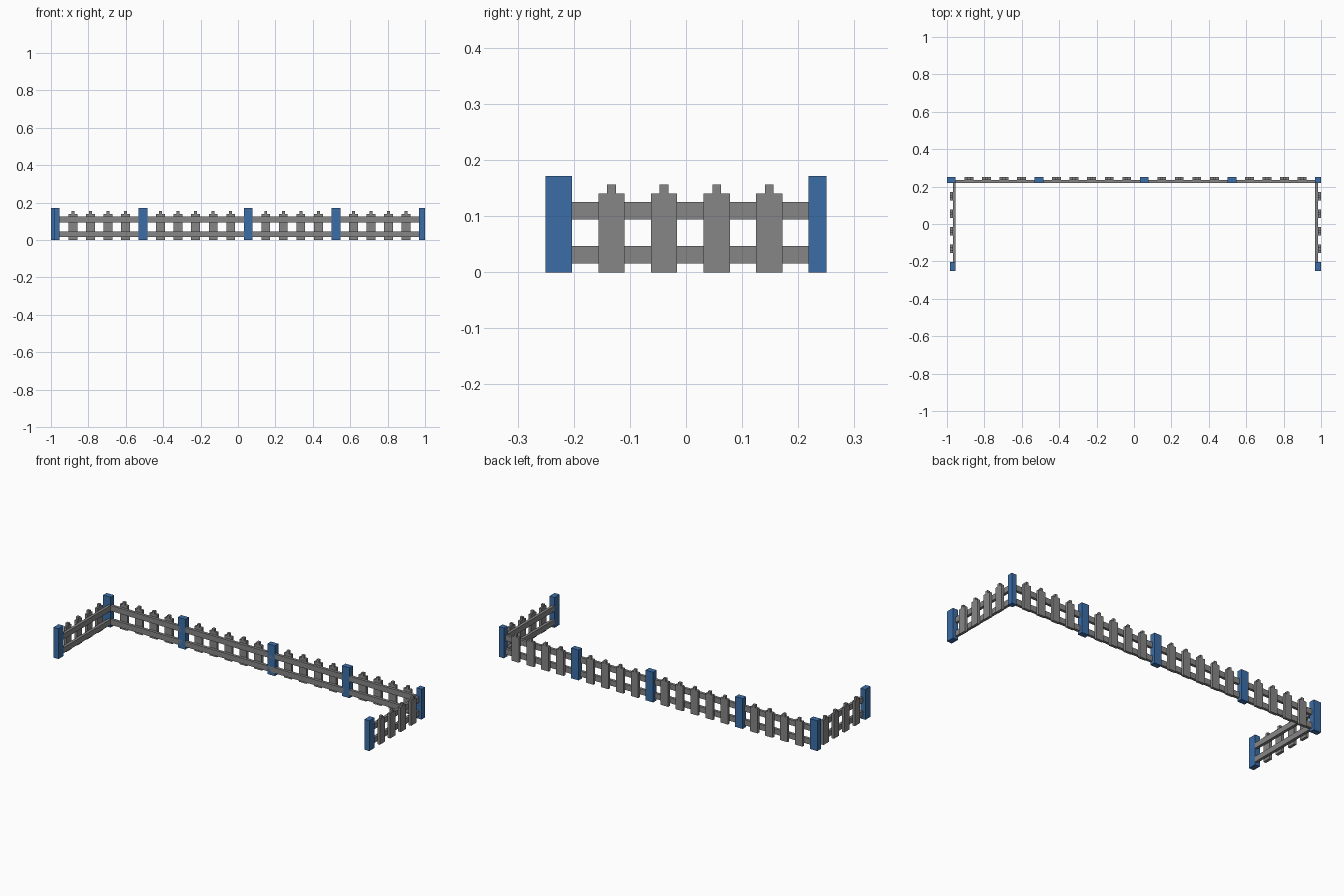
import bpy
import bmesh
from mathutils import Vector

cube = bpy.data.objects.get("Cube")
if cube:
    bpy.data.objects.remove(cube, do_unlink=True)

U = 1 / 64                          # one block unit: the fence is 128 x 32 x 11 units
ORIGIN = Vector((64, 16, 0))


def material(name, rgb):
    mat = bpy.data.materials.new(name)
    mat.use_nodes = True
    mat.diffuse_color = (*rgb, 1)
    mat.node_tree.nodes["Principled BSDF"].inputs["Base Color"].default_value = (*rgb, 1)
    return mat


GREY = material("grey", (0.24, 0.24, 0.24))
BLUE = material("blue", (0.045, 0.155, 0.39))


def blocks(name, boxes, mat):
    """One object made of boxes, each given by its low and high corner in units."""
    bm = bmesh.new()
    for lo, hi in boxes:
        lo, hi = Vector(lo), Vector(hi)
        verts = bmesh.ops.create_cube(bm, size=1)["verts"]
        bmesh.ops.scale(bm, vec=(hi - lo) * U, verts=verts)
        bmesh.ops.translate(bm, vec=((lo + hi) / 2 - ORIGIN) * U, verts=verts)
    mesh = bpy.data.meshes.new(name)
    bm.to_mesh(mesh)
    bm.free()
    mesh.materials.append(mat)
    obj = bpy.data.objects.new(name, mesh)
    bpy.context.collection.objects.link(obj)
    return obj


def run(name, along_x, starts, span, picket_at, rail_at):
    """Pickets and two rails; picket_at and rail_at are positions across the run."""
    def box(a0, a1, c, z0, z1):
        if along_x:
            return (a0, c, z0), (a1, c + 1, z1)
        return (c, a0, z0), (c + 1, a1, z1)

    # Pickets with a narrow tip
    for i, s in enumerate(starts, 1):
        blocks(f"{name}_picket_{i}",
               [box(s, s + 3, picket_at, 0, 9), box(s + 1, s + 2, picket_at, 9, 10)], GREY)
    # Lower and upper rail on the inner side
    for label, z in (("lower", 1), ("upper", 6)):
        blocks(f"{name}_{label}_rail", [box(*span, rail_at, z, z + 2)], GREY)


# Posts: x and y ranges
posts = {
    "right_corner_post": ((0, 3), (30, 32)),
    "back_post_1": ((30, 33), (30, 32)),
    "back_post_2": ((66, 69), (30, 32)),
    "back_post_3": ((96, 99), (30, 32)),
    "left_corner_post": ((126, 128), (30, 32)),
    "right_front_post": ((1, 3), (0, 3)),
    "left_front_post": ((126, 128), (0, 3)),
}
for name, ((x0, x1), (y0, y1)) in posts.items():
    blocks(name, [((x0, y0, 0), (x1, y1, 11))], BLUE)

# Back run, skipping the posts, then the two short side runs
back_starts = [s for s in range(6, 126, 6) if s not in (30, 66, 96)]
run("back", True, back_starts, (3, 126), 31, 30)
run("right", False, range(6, 30, 6), (3, 30), 1, 2)
run("left", False, range(6, 30, 6), (3, 30), 127, 126)
